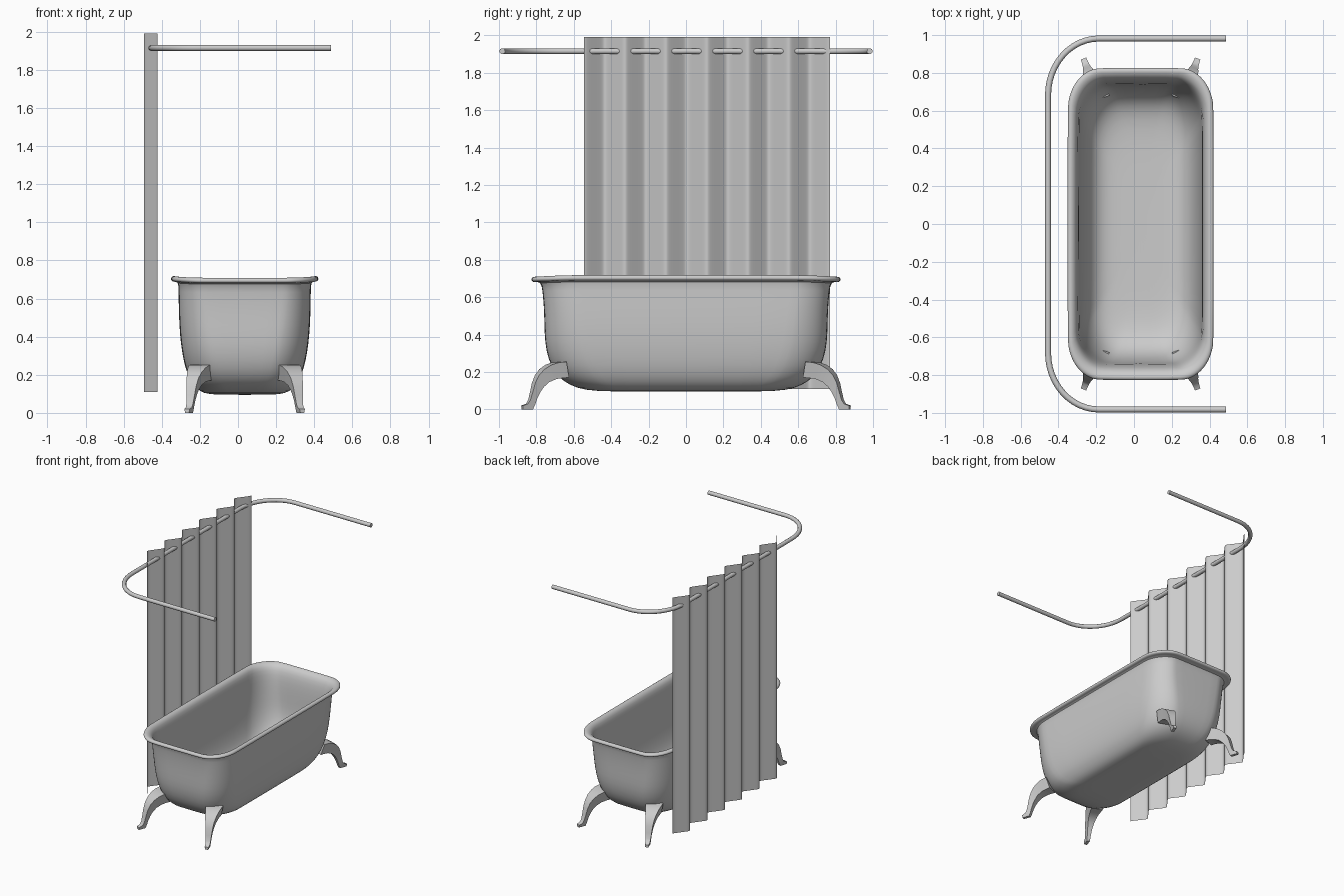
import bpy, bmesh, math

if "Cube" in bpy.data.objects:
    bpy.data.objects.remove(bpy.data.objects["Cube"])

CX = 0.035  # tub centre line


def finish(bm, name, angle=40, levels=0):
    bmesh.ops.recalc_face_normals(bm, faces=bm.faces)
    me = bpy.data.meshes.new(name)
    bm.to_mesh(me)
    bm.free()
    ob = bpy.data.objects.new(name, me)
    bpy.context.collection.objects.link(ob)
    if levels:
        ob.modifiers.new("Subsurf", 'SUBSURF').levels = levels
        ob.modifiers[0].render_levels = levels
    bpy.ops.object.select_all(action='DESELECT')
    ob.select_set(True)
    bpy.context.view_layer.objects.active = ob
    bpy.ops.object.shade_smooth_by_angle(angle=math.radians(angle))
    return ob


def bridge(bm, a, b, closed=True):
    n = len(a)
    for i in range(n if closed else n - 1):
        j = (i + 1) % n
        bm.faces.new((a[i], a[j], b[j], b[i]))


def oval(hx, hy, fx, fy, seg=8):
    """Rounded rectangle outline with elliptical corners."""
    rx, ry = hx * fx, hy * fy
    pts = []
    for k, (sx, sy) in enumerate(((1, 1), (-1, 1), (-1, -1), (1, -1))):
        for i in range(seg + 1):
            a = math.pi / 2 * (k + i / seg)
            pts.append((sx * (hx - rx) + rx * math.cos(a),
                        sy * (hy - ry) + ry * math.sin(a)))
    return pts


# Tub: outer shell, rolled rim and inner basin as one lofted skin
profile = [  # half width, half length, height
    (.10, .30, .095), (.19, .49, .097), (.235, .58, .112), (.272, .655, .148),
    (.300, .705, .20), (.320, .737, .27), (.335, .755, .36), (.343, .757, .46),
    (.346, .760, .56), (.347, .768, .64), (.348, .775, .688),
    (.372, .812, .685), (.385, .824, .692), (.388, .828, .702), (.383, .823, .713),
    (.371, .811, .717), (.357, .797, .712), (.338, .772, .695),
    (.328, .752, .64), (.324, .742, .55), (.320, .737, .45), (.312, .732, .36),
    (.296, .712, .27), (.272, .678, .20), (.242, .63, .155), (.20, .56, .128),
    (.15, .45, .117), (.09, .28, .115)]
bm = bmesh.new()
rings = []
for hx, hy, z in profile:
    low = max(0, min(1, (.6 - z) / .5))
    lift = max(0, min(1, (z - .55) / .15))
    ring = []
    for x, y in oval(hx, hy, .46 + .2 * low, .27 + .1 * low):
        dz = lift * (.006 - .014 * (y / .83) ** 4)   # sides sit a touch higher
        ring.append(bm.verts.new((CX + x, y, z + dz)))
    rings.append(ring)
for a, b in zip(rings, rings[1:]):
    bridge(bm, a, b)
bm.faces.new(rings[0])
bm.faces.new(rings[-1])
finish(bm, "bathtub", 60, 1)

# Four curved, tapering legs splayed at the corners
stations = [  # outer y, outer z, inner y, inner z, width
    (.66, .255, .64, .17, .125), (.70, .25, .67, .168, .115), (.735, .238, .705, .162, .10),
    (.770, .215, .742, .145, .083), (.797, .182, .767, .12, .066),
    (.815, .14, .785, .092, .054), (.827, .09, .80, .06, .044),
    (.838, .05, .811, .025, .037), (.850, .030, .822, .0, .034), (.876, .020, .876, .0, .030)]
T = math.tan(math.radians(20))
px, py = math.cos(math.radians(20)), -math.sin(math.radians(20))
for side, sx in (("right", 1), ("left", -1)):
    for end, sy in (("front", -1), ("back", 1)):
        bm = bmesh.new()
        prev = None
        for yo, zo, yi, zi, w in stations:
            ring = []
            for y, z, s in ((yo, zo, -1), (yo, zo, 1), (yi, zi, .7), (yi, zi, -.7)):
                x = .30 - (.87 - y) * T
                ring.append(bm.verts.new((CX + sx * (x + s * px * w / 2),
                                          sy * (y + s * py * w / 2), z)))
            if prev:
                bridge(bm, prev, ring)
            else:
                bm.faces.new(ring)
            prev = ring
        bm.faces.new(prev)
        finish(bm, f"{end}_{side}_leg", 40)

# Curtain rail: U-shaped tube with rounded corners
RX, RY, ZR = .27, .30, 1.915
half = [(.488, .982)]
for i in range(13):
    a = math.pi / 2 * (1 + i / 12)
    half.append((-.455 + RX + RX * math.cos(a), .982 - RY + RY * math.sin(a)))
path = half + [(x, -y) for x, y in reversed(half)]
cu = bpy.data.curves.new("curtain_rail", 'CURVE')
cu.dimensions = '3D'
cu.bevel_depth = .016
cu.bevel_resolution = 3
cu.use_fill_caps = True
sp = cu.splines.new('POLY')
sp.points.add(len(path) - 1)
for p, (x, y) in zip(sp.points, path):
    p.co = (x, y, ZR, 1)
rail = bpy.data.objects.new("curtain_rail", cu)
bpy.context.collection.objects.link(rail)

# Curtain: softened zigzag folds woven over the rail
bm = bmesh.new()
N, FOLDS, K = 144, 6, .97
rows = ([], [])
for i in range(N + 1):
    wave = math.asin(K * math.cos(2 * math.pi * FOLDS * i / N)) / math.asin(K)
    for row, z in zip(rows, (.11, 1.99)):
        row.append(bm.verts.new((-.458 + .036 * wave, -.545 + 1.315 * i / N, z)))
bridge(bm, rows[0], rows[1], closed=False)
finish(bm, "shower_curtain", 60)
